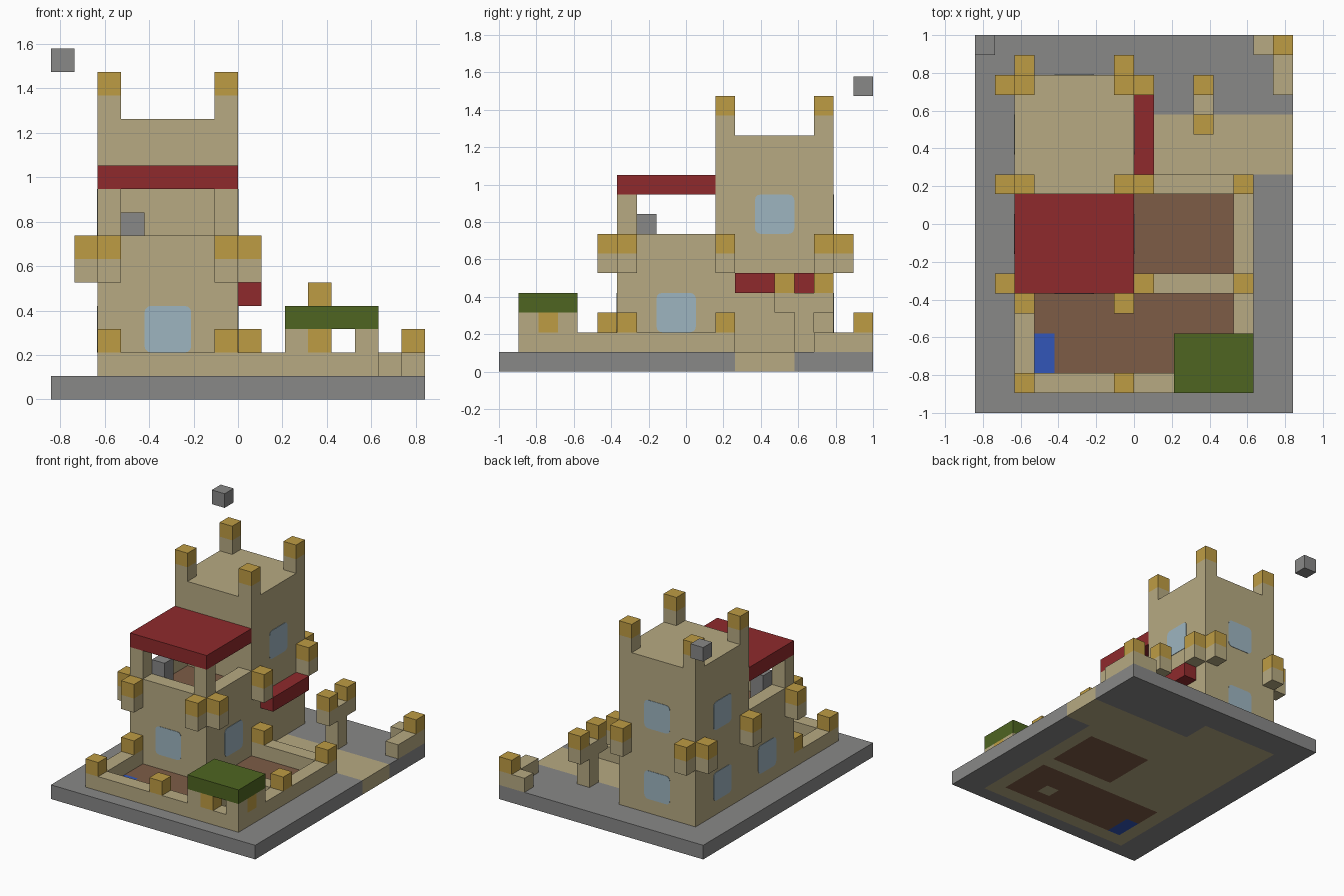
import bpy
import bmesh
from mathutils import Matrix, Vector

U = 2 / 19            # one building block
NX, NY = 16, 19       # ground size in blocks

if "Cube" in bpy.data.objects:
    bpy.data.objects.remove(bpy.data.objects["Cube"], do_unlink=True)


def srgb(c):
    c /= 255
    return c / 12.92 if c <= 0.04045 else ((c + 0.055) / 1.055) ** 2.4


def material(name, *rgb):
    m = bpy.data.materials.new(name)
    m.use_nodes = True
    col = [srgb(c) for c in rgb] + [1]
    m.diffuse_color = col
    bsdf = next(n for n in m.node_tree.nodes if n.type == 'BSDF_PRINCIPLED')
    bsdf.inputs["Base Color"].default_value = col
    return m


SAND = material("sandstone", 183, 170, 130)
GOLD = material("gold", 190, 156, 68)
GREY = material("grey stone", 136, 136, 135)
RED = material("red cloth", 143, 42, 44)
GREEN = material("green cloth", 78, 101, 33)
BROWN = material("brown earth", 125, 92, 70)
WATER = material("blue water", 50, 86, 184)
GLASS = material("window glass", 158, 181, 192)


def pos(i, j, k):
    return Vector(((i - NX / 2) * U, (j - NY / 2) * U, k * U))


def finish(name, bm, mats):
    bmesh.ops.recalc_face_normals(bm, faces=bm.faces)
    me = bpy.data.meshes.new(name)
    bm.to_mesh(me)
    bm.free()
    for m in mats:
        me.materials.append(m)
    ob = bpy.data.objects.new(name, me)
    bpy.context.collection.objects.link(ob)
    return ob


def add_box(bm, lo, hi):
    size = hi - lo
    mat = Matrix.Translation((lo + hi) / 2) @ Matrix.Diagonal((*size, 1))
    return bmesh.ops.create_cube(bm, size=1, matrix=mat)["verts"]


def box(name, mat, x, y, z):
    """Box given by its block ranges."""
    bm = bmesh.new()
    add_box(bm, pos(x[0], y[0], z[0]), pos(x[1], y[1], z[1]))
    return finish(name, bm, [mat])


def cube(name, mat, i, j, k, tall=1):
    return box(name, mat, (i, i + 1), (j, j + 1), (k, k + tall))


def turret(name, i, j, k):
    """Sandstone block with a golden cap."""
    cube(name + "_base", SAND, i, j, k)
    cube(name + "_cap", GOLD, i, j, k + 1)


def window(name, axis, i, j, k):
    """Thin rounded plate two blocks wide; axis is the facing direction."""
    bm = bmesh.new()
    half = Vector((U, U, U))
    half[axis] = 0.003
    c = pos(i, j, k)
    add_box(bm, c - half, c + half)
    edges = [e for e in bm.edges
             if abs((e.verts[0].co - e.verts[1].co)[axis]) > 0.004]
    bmesh.ops.bevel(bm, geom=edges, offset=0.03, segments=3, profile=0.5,
                    affect='EDGES')
    finish(name, bm, [GLASS])


# Ground slab: floor colours chosen by area, later areas win
areas = [
    ((2, 8), (1, 17), 1), ((8, 14), (1, 12), 1),   # castle footprint
    ((8, 16), (12, 15), 1),                        # path to the gate
    ((3, 13), (2, 6), 2), ((8, 13), (7, 11), 2),   # courtyards
    ((3, 4), (2, 4), 3), ((10, 11), (3, 4), 1),    # pool, stall footing
]
bm = bmesh.new()
bmesh.ops.create_grid(bm, x_segments=NX, y_segments=NY, size=0.5,
                      matrix=Matrix.Diagonal((NX * U, NY * U, 1, 1)))
top = bmesh.ops.extrude_face_region(bm, geom=bm.faces[:], use_keep_orig=True)
for v in top["geom"]:
    if isinstance(v, bmesh.types.BMVert):
        v.co.z += U
for f in bm.faces:
    c = f.calc_center_median()
    a, b = c.x / U + NX / 2, c.y / U + NY / 2
    for xr, yr, idx in areas:
        if xr[0] <= a <= xr[1] + 0.01 and yr[0] <= b <= yr[1]:
            f.material_index = idx
finish("ground", bm, [GREY, SAND, BROWN, WATER])

# Main tower with corner turrets
box("tower", SAND, (2, 8), (11, 17), (1, 12))
for i in (2, 7):
    for j in (11, 16):
        turret("tower_turret", i, j, 12)

# Front hall with a walled terrace
box("hall", SAND, (2, 8), (6, 11), (1, 6))
box("terrace_front_wall", SAND, (2, 8), (6, 7), (6, 7))
for i in (2, 7):
    box("terrace_side_wall", SAND, (i, i + 1), (7, 11), (6, 7))
    cube("canopy_post", SAND, i, 6, 7, 2)
box("terrace_floor", BROWN, (3, 7), (7, 11), (6, 6.05))
box("terrace_canopy", RED, (2, 8), (6, 11), (9, 10))
cube("terrace_guard", GREY, 3, 7, 6, 2)
cube("floating_stone", GREY, 0, 18, 14)

# Hanging turrets at the corners of hall and tower
for i in (1, 8):
    for j in (6, 11, 16):
        turret("side_turret", i, j, 5)
for i in (2, 7):
    for j in (5, 17):
        turret("end_turret", i, j, 5)

# Courtyard walls
box("front_wall", SAND, (2, 14), (1, 2), (1, 2))
box("left_wall", SAND, (2, 3), (2, 6), (1, 2))
box("right_wall", SAND, (13, 14), (2, 12), (1, 2))
for j in (6, 11):
    box("cross_wall", SAND, (8, 13), (j, j + 1), (1, 2))
for i, j in ((2, 1), (7, 1), (2, 5), (13, 6), (13, 11), (8, 11)):
    cube("wall_cap", GOLD, i, j, 2)

# Market stall in the front right corner
box("stall_roof", GREEN, (10, 14), (1, 4), (3, 4))
for i, j in ((10, 1), (13, 1), (13, 3)):
    cube("stall_post", SAND, i, j, 2)
cube("stall_back_post", SAND, 10, 3, 1, 2)
for i, j in ((11, 1), (13, 2)):
    cube("stall_goods", GOLD, i, j, 2)

# Gate awning and forked pillar
box("gate_awning", RED, (8, 9), (12, 16), (4, 5))
cube("pillar", SAND, 11, 15, 1, 2)
box("pillar_arms", SAND, (11, 12), (14, 17), (3, 4))
for j in (14, 16):
    cube("pillar_cap", GOLD, 11, j, 4)

# Ruined wall at the back right corner
box("ruin_side", SAND, (15, 16), (16, 19), (1, 2))
cube("ruin_back", SAND, 14, 18, 1)
cube("ruin_cap", GOLD, 15, 18, 2)

# Windows
window("hall_front_window", 1, 5, 6, 3)
for i in (2, 8):
    window("hall_side_window", 0, i, 9, 3)
    window("tower_side_window", 0, i, 14, 8)
window("tower_left_low_window", 0, 2, 14, 3)
for k in (3, 8):
    window("tower_back_window", 1, 5, 17, k)
